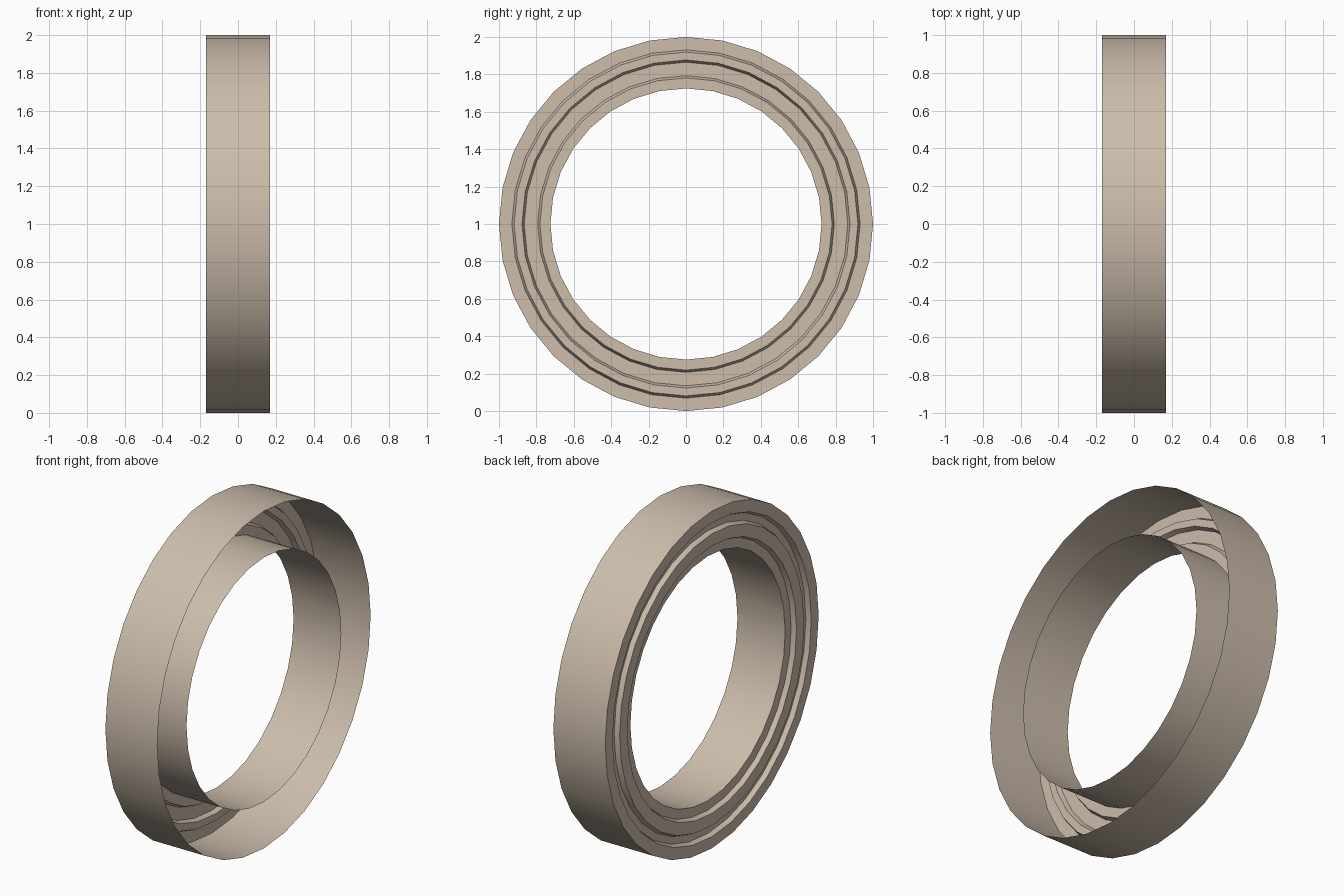
import bpy, bmesh, math
from mathutils import Matrix

if "Cube" in bpy.data.objects:
    bpy.data.objects.remove(bpy.data.objects["Cube"])

SEGMENTS = 32
# Open cross-section as (x, radius): outer wall, stepped face, inner wall
PROFILE = [
    (0.17, 1.0), (-0.17, 1.0),
    (-0.17, 0.931), (-0.143, 0.919),
    (-0.143, 0.877), (-0.17, 0.865),
    (-0.17, 0.793), (-0.143, 0.781),
    (-0.143, 0.725), (0.17, 0.725),
]

# Ring shell: the profile spun around the x axis, open on the +x side
bm = bmesh.new()
loops = []
for i in range(SEGMENTS):
    a = 2 * math.pi * i / SEGMENTS
    loops.append([bm.verts.new((x, r * math.sin(a), 1 + r * math.cos(a)))
                  for x, r in PROFILE])
for i in range(SEGMENTS):
    a, b = loops[i], loops[(i + 1) % SEGMENTS]
    for j in range(len(PROFILE) - 1):
        bm.faces.new((a[j], a[j + 1], b[j + 1], b[j]))

# Make the outer wall, and with it the whole shell, face outward
bm.faces.ensure_lookup_table()
bm.normal_update()
if bm.faces[0].normal.z < 0:
    bmesh.ops.reverse_faces(bm, faces=bm.faces[:])

mesh = bpy.data.meshes.new("grooved_ring")
bm.to_mesh(mesh)
bm.free()
ring = bpy.data.objects.new("grooved_ring", mesh)
bpy.context.collection.objects.link(ring)

# Warm tan finish
tan = bpy.data.materials.new("tan")
tan.diffuse_color = (0.61, 0.51, 0.41, 1)
tan.use_nodes = True
tan.node_tree.nodes["Principled BSDF"].inputs["Base Color"].default_value = tan.diffuse_color
mesh.materials.append(tan)

# Smooth round walls with crisp steps
bpy.context.view_layer.objects.active = ring
ring.select_set(True)
bpy.ops.object.shade_smooth_by_angle(angle=math.radians(30))
